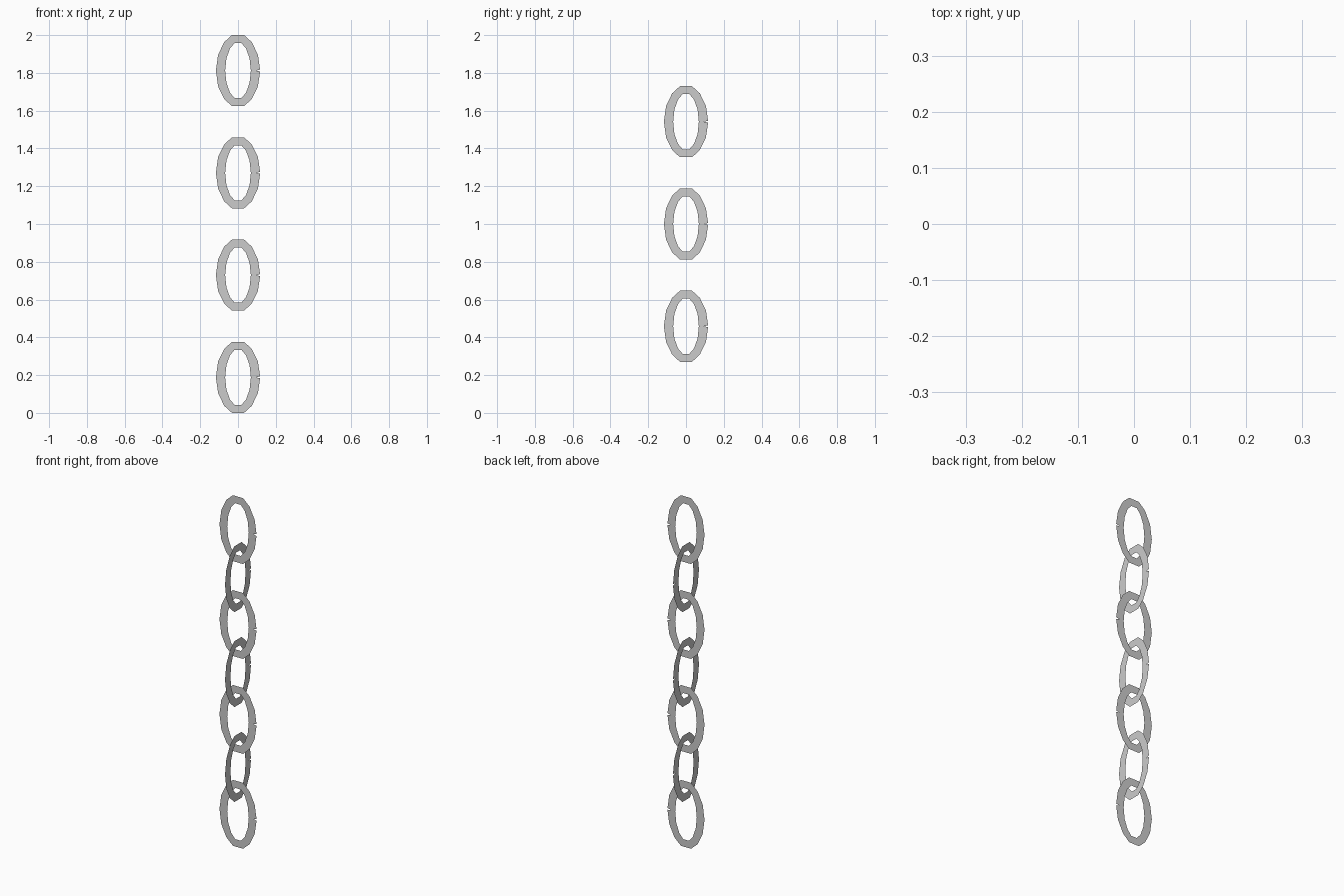
import bpy, bmesh
from math import sin, cos, pi, radians

if "Cube" in bpy.data.objects:
    bpy.data.objects.remove(bpy.data.objects["Cube"])

SIDES = 14
COUNT = 7
PITCH = 0.2707
HALF_HEIGHT = 0.188


def oval(rx, rz):
    return [(rx * cos(2 * pi * i / SIDES), rz * sin(2 * pi * i / SIDES))
            for i in range(SIDES)]


def widen_ends(points, end_x):
    # Make the flat top and bottom edges a little wider than on a true oval
    top = max(p[1] for p in points)
    return [((end_x if x > 0 else -end_x), z) if abs(z) > top - 1e-6 else (x, z)
            for x, z in points]


def link_mesh():
    # Paper-thin flat oval ring with a small nick at its seam
    bm = bmesh.new()
    rz = HALF_HEIGHT / cos(pi / SIDES)
    outer = widen_ends(oval(0.117, rz), 0.032)
    inner = widen_ends(oval(0.068, 0.146 / cos(pi / SIDES)), 0.018)

    def vert(p):
        return bm.verts.new((p[0], 0, p[1]))

    out = [vert((0.117, 0.005))] + [vert(p) for p in outer[1:]] + [vert((0.117, -0.005))]
    inn = [vert(p) for p in inner]
    nick = vert((0.095, 0))
    for i in range(SIDES):
        face = [out[i], out[i + 1], inn[(i + 1) % SIDES], inn[i]]
        if i == 0:
            face.append(nick)
        elif i == SIDES - 1:
            face.insert(2, nick)
        bm.faces.new(face)
    bmesh.ops.triangulate(bm, faces=bm.faces[:])
    mesh = bpy.data.meshes.new("chain_link")
    bm.to_mesh(mesh)
    bm.free()
    return mesh


# Chain: every second link is turned a quarter turn
mesh = link_mesh()
for k in range(COUNT):
    link = bpy.data.objects.new(f"chain_link_{k + 1}", mesh)
    link.location.z = HALF_HEIGHT + k * PITCH
    link.rotation_euler.z = radians(90) if k % 2 else 0
    bpy.context.collection.objects.link(link)
